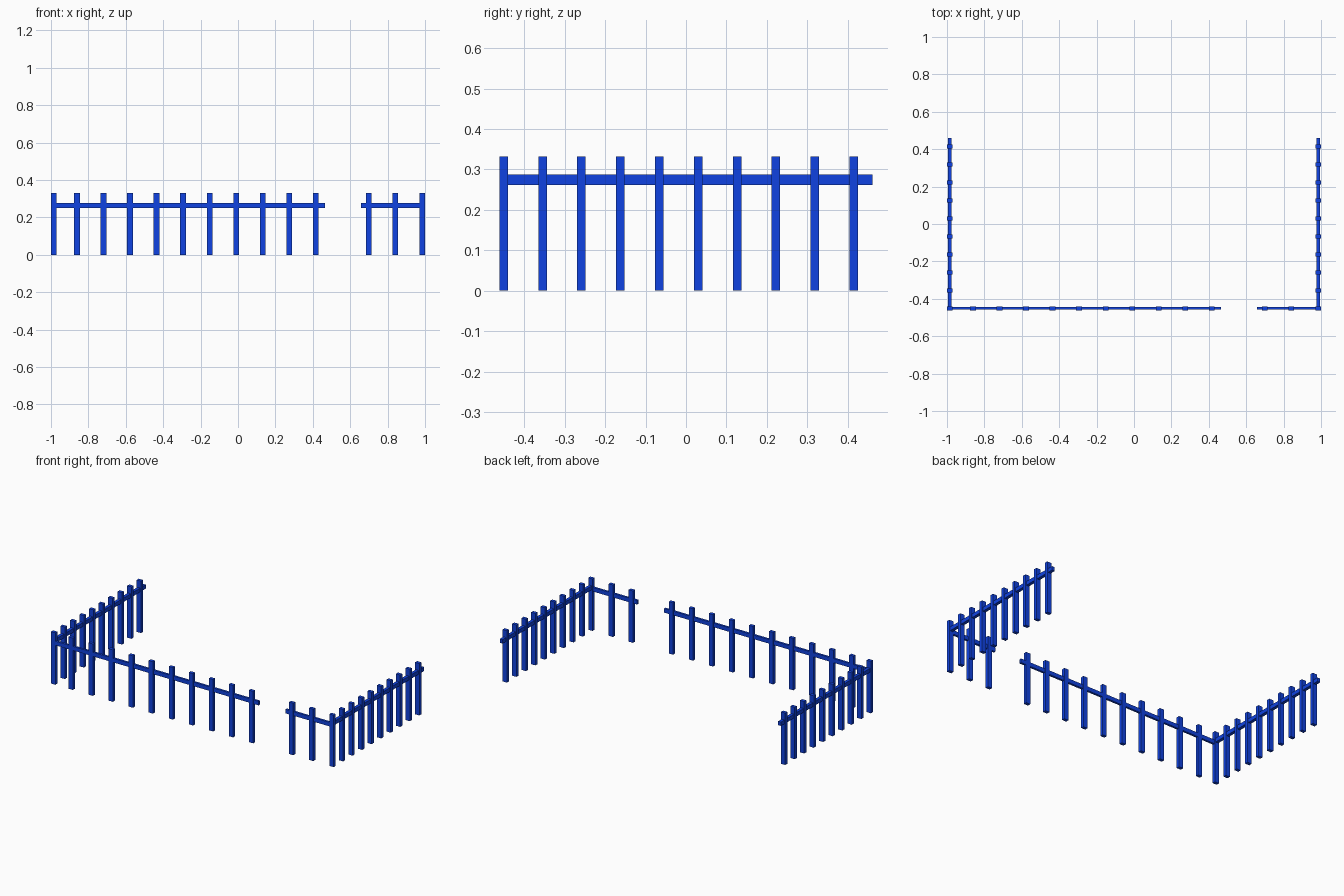
import bpy

if "Cube" in bpy.data.objects:
    bpy.data.objects.remove(bpy.data.objects["Cube"])

blue = bpy.data.materials.new("blue_paint")
blue.diffuse_color = (0.005, 0.055, 0.75, 1)
blue.use_nodes = True
blue.node_tree.nodes["Principled BSDF"].inputs["Base Color"].default_value = blue.diffuse_color


def box(name, lo, hi):
    bpy.ops.mesh.primitive_cube_add(size=1, location=[(a + b) / 2 for a, b in zip(lo, hi)])
    ob = bpy.context.object
    ob.name = name
    ob.scale = [b - a for a, b in zip(lo, hi)]
    bpy.ops.object.transform_apply(location=False, rotation=False, scale=True)
    ob.data.materials.append(blue)
    return ob


W, D, H = 0.015, 0.0105, 0.332   # picket half width, half depth, height
FRONT = -0.451


def picket(name, x, y):
    box(name, (x - W, y - D, 0), (x + W, y + D, H))


# side fences with corner pickets
for label, x in (("left", -0.985), ("right", 0.985)):
    for i in range(10):
        picket(f"{label}_picket", x, FRONT + 0.0962 * i)
    box(f"{label}_rail", (x - 0.01, FRONT, 0.262), (x + 0.01, 0.461, 0.287))

# front fence, one picket left out for the gate opening
for i in range(13):
    if i != 10:
        picket("front_picket", -0.861 + 0.1418 * i, FRONT)
for name, x0, x1 in (("front_rail_long", -0.985, 0.466), ("front_rail_short", 0.657, 0.985)):
    box(name, (x0, FRONT - 0.007, 0.251), (x1, FRONT + 0.007, 0.277))
